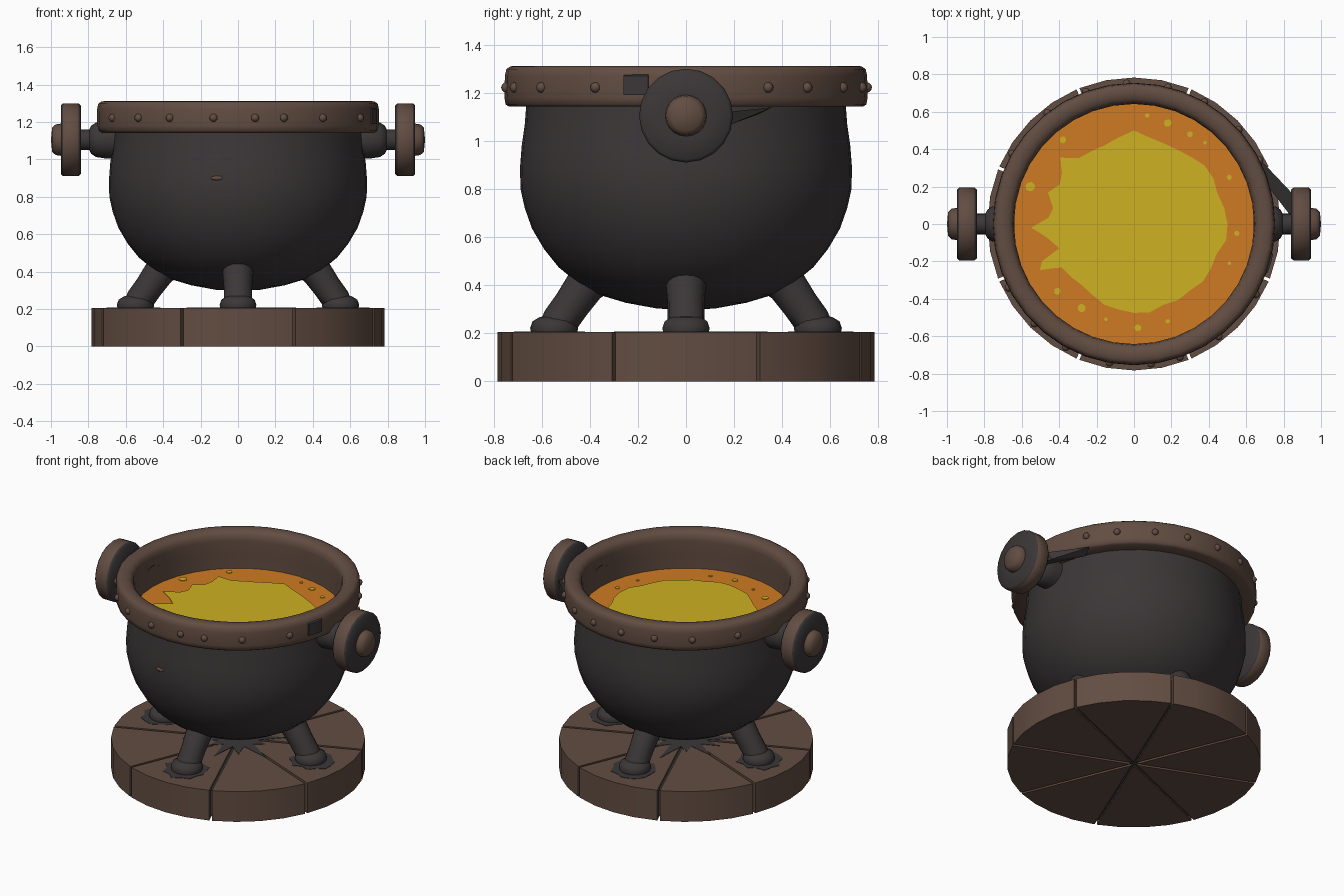
import bpy, bmesh, math
from mathutils import Matrix, Vector

if "Cube" in bpy.data.objects:
    bpy.data.objects.remove(bpy.data.objects["Cube"])


def material(name, rgb):
    m = bpy.data.materials.new(name)
    m.diffuse_color = (*rgb, 1)
    m.use_nodes = True
    m.node_tree.nodes["Principled BSDF"].inputs["Base Color"].default_value = m.diffuse_color
    return m


IRON = material("charcoal_iron", (0.044, 0.038, 0.039))
BROWN = material("warm_brown", (0.122, 0.074, 0.054))
ORANGE = material("orange_liquid", (0.62, 0.195, 0.016))
YELLOW = material("yellow_liquid", (0.62, 0.44, 0.016))


def finish(bm, name, mats, smooth=None):
    bmesh.ops.recalc_face_normals(bm, faces=bm.faces)
    me = bpy.data.meshes.new(name)
    bm.to_mesh(me)
    bm.free()
    for m in mats:
        me.materials.append(m)
    ob = bpy.data.objects.new(name, me)
    bpy.context.collection.objects.link(ob)
    if smooth is not None:
        bpy.ops.object.select_all(action='DESELECT')
        ob.select_set(True)
        bpy.context.view_layer.objects.active = ob
        bpy.ops.object.shade_smooth_by_angle(angle=math.radians(smooth))
    return ob


def lathe(name, profile, segs, mats, idx=None, matrix=None, smooth=50, closed=False):
    """Spin (radius, height) points round z; idx gives the material of each band."""
    bm = bmesh.new()
    rings = []
    for r, z in profile:
        if r < 1e-5:
            rings.append([bm.verts.new((0, 0, z))] * segs)
        else:
            rings.append([bm.verts.new((r * math.cos(2 * math.pi * i / segs),
                                        r * math.sin(2 * math.pi * i / segs), z)) for i in range(segs)])
    if closed:
        rings.append(rings[0])
    for k in range(len(rings) - 1):
        a, b = rings[k], rings[k + 1]
        for i in range(segs):
            j = (i + 1) % segs
            vs = list(dict.fromkeys((a[i], a[j], b[j], b[i])))
            f = bm.faces.new(vs)
            f.material_index = idx[k] if idx else 0
    if matrix:
        bm.transform(matrix)
    return finish(bm, name, mats, smooth)


def plate(name, shapes, z0, z1, mat, bevel=0):
    """Extrude flat outlines between two heights."""
    bm = bmesh.new()
    for pts in shapes:
        lo = [bm.verts.new((x, y, z0)) for x, y in pts]
        hi = [bm.verts.new((x, y, z1)) for x, y in pts]
        n = len(pts)
        bm.faces.new(lo[::-1])
        bm.faces.new(hi)
        for i in range(n):
            bm.faces.new((lo[i], lo[(i + 1) % n], hi[(i + 1) % n], hi[i]))
    if bevel:
        sharp = [e for e in bm.edges if len(e.link_faces) == 2 and e.calc_face_angle() > 0.5]
        bmesh.ops.bevel(bm, geom=sharp, offset=bevel, segments=2, affect='EDGES', clamp_overlap=True)
    return finish(bm, name, [mat], 35)


def polar(r, deg, cx=0, cy=0):
    a = math.radians(deg)
    return (cx + r * math.cos(a), cy + r * math.sin(a))


def blob(cx, cy, r, wob=0.0, n=12, ph=0.0):
    return [polar(r * (1 + wob * math.sin(3 * i + ph) + 0.5 * wob * math.cos(5 * i + ph)),
                  360 * i / n, cx, cy) for i in range(n)]


# base: eight bevelled wedges round a dark core
for k in range(8):
    a = 45 * k
    outline = [polar(0.025, a)] + [polar(0.783, a - 21.9 + 43.8 * i / 4) for i in range(5)]
    plate(f"base_wedge_{k + 1}", [outline], 0, 0.205, BROWN, 0.01)
lathe("base_core", [(0, 0.012), (0.74, 0.012), (0.74, 0.188), (0, 0.188)], 32, [IRON])

# dark stains on the base: one under each foot and a splash in the middle
stains = [blob(*polar(0.56, 90 * k), 0.135, 0.1, 16, k) for k in range(4)]
stains.append([polar(0.13 if i % 2 else (0.2, 0.3, 0.24, 0.34)[i // 2 % 4], 15 * i + 6) for i in range(24)])
plate("base_stains", stains, 0.202, 0.2075, IRON)

# pot body
lathe("pot_body", [(0, 0.298), (0.12, 0.303), (0.25, 0.327), (0.36, 0.36), (0.45, 0.41), (0.53, 0.475),
                   (0.59, 0.55), (0.64, 0.635), (0.67, 0.72), (0.688, 0.80), (0.69, 0.89), (0.683, 0.98),
                   (0.67, 1.07), (0.662, 1.18)], 40, [IRON], smooth=60)
# worn speck on the front of the pot
bm = bmesh.new()
bmesh.ops.create_uvsphere(bm, u_segments=8, v_segments=6, radius=1,
                          matrix=Matrix.Translation((-0.11, -0.676, 0.90)) @ Matrix.Diagonal((0.035, 0.012, 0.013, 1)))
finish(bm, "pot_speck", [BROWN], 60)

# rim band with the inner wall
lathe("rim", [(0.645, 1.03), (0.647, 1.16), (0.642, 1.25), (0.648, 1.285), (0.668, 1.306), (0.70, 1.312),
              (0.73, 1.31), (0.747, 1.298), (0.753, 1.27), (0.755, 1.18), (0.75, 1.152), (0.735, 1.142),
              (0.655, 1.142)], 36, [BROWN], smooth=75, closed=True)

# rivets on the rim
bm = bmesh.new()
for d in (-119, -100, -83, -71, -53, -30, 27, 42, 60, 76, 93, 110, 128, 150, 207, 225):
    x, y = polar(0.752, d)
    bmesh.ops.create_uvsphere(bm, u_segments=8, v_segments=6, radius=0.022,
                              matrix=Matrix.Translation((x, y, 1.222)))
finish(bm, "rim_rivets", [BROWN], 60)

# dark patch on the rim
bm = bmesh.new()
cols = [[bm.verts.new((*polar(r, d), z)) for r, z in ((0.75, 1.19), (0.761, 1.19), (0.761, 1.27), (0.75, 1.275))]
        for d in (-20, -16, -12)]
for a, b in zip(cols, cols[1:]):
    for i in range(4):
        bm.faces.new((a[i], b[i], b[(i + 1) % 4], a[(i + 1) % 4]))
bm.faces.new(cols[0])
bm.faces.new(cols[-1])
finish(bm, "rim_patch", [IRON])

# liquid: orange disc, yellow pool and droplets
lathe("liquid", [(0, 1.06), (0.65, 1.06)], 36, [ORANGE])
pool = {0: .5, 10: .49, 20: .475, 30: .49, 40: .49, 50: .47, 60: .46, 70: .46, 80: .47, 90: .5, 100: .47,
        110: .45, 120: .45, 130: .46, 138: .53, 145: .47, 152: .45, 160: .49, 169: .44, 176: .46, 182: .55,
        189: .47, 198: .42, 202: .53, 206: .56, 211: .45, 220: .44, 230: .43, 240: .44, 250: .46, 260: .465,
        270: .475, 280: .48, 290: .46, 300: .47, 310: .465, 320: .48, 330: .475, 340: .47, 350: .5}
shapes = [[polar(r, d) for d, r in pool.items()]]
for x, y, r in ((.07, .58, .012), (.18, .54, .02), (.3, .48, .015), (.38, .435, .01), (.51, .25, .014),
                (.55, -.05, .014), (.51, -.21, .01), (.18, -.52, .012), (.02, -.555, .018), (-.15, -.51, .01),
                (-.28, -.45, .022), (-.41, -.36, .018), (-.555, .2, .025), (-.38, .45, .018)):
    shapes.append(blob(x, y, r, 0.08, 10, x * 9))
plate("liquid_pool", shapes, 1.058, 1.064, YELLOW)

# four splayed legs with flat feet
path = [(0.34, 0.47, 0.09), (0.42, 0.40, 0.083), (0.475, 0.32, 0.076), (0.525, 0.25, 0.076), (0.55, 0.21, 0.085)]
for k, side in enumerate(("right", "back", "left", "front")):
    rot = Matrix.Rotation(math.pi / 2 * k, 4, 'Z')
    bm = bmesh.new()
    rings = []
    for i, (x, z, r) in enumerate(path):
        p, q = path[max(i - 1, 0)], path[min(i + 1, len(path) - 1)]
        t = Vector((q[0] - p[0], 0, q[1] - p[1])).normalized()
        n = t.cross(Vector((0, 1, 0)))
        rings.append([bm.verts.new(Vector((x, 0, z)) + r * (math.cos(j * math.pi / 8) * n +
                      Vector((0, math.sin(j * math.pi / 8), 0)))) for j in range(16)])
    # keep the leg's end flat on the base
    for v in rings[-1]:
        v.co.z = 0.21
    for a, b in zip(rings, rings[1:]):
        for j in range(16):
            bm.faces.new((a[j], a[(j + 1) % 16], b[(j + 1) % 16], b[j]))
    bm.faces.new(rings[0])
    bm.faces.new(rings[-1])
    bm.transform(rot)
    finish(bm, f"{side}_leg", [IRON], 60)
    lathe(f"{side}_foot", [(0, 0.2), (0.095, 0.2), (0.1, 0.222), (0.09, 0.25), (0.06, 0.268), (0, 0.275)], 18,
          [IRON], matrix=rot @ Matrix.Translation((0.548, 0, 0)), smooth=60)

# side handles: axle, wheel with brown edge and dark faces, brown hub
handle = [(0.1, 0.64), (0.1, 0.71), (0.092, 0.76), (0.075, 0.785), (0.055, 0.795), (0.055, 0.84), (0.183, 0.84),
          (0.195, 0.853), (0.195, 0.935), (0.183, 0.947), (0.086, 0.947), (0.082, 0.975), (0.064, 0.994), (0, 1.0)]
bands = [0, 0, 0, 0, 0, 0, 0, 1, 0, 0, 1, 1, 1]
for side, turn in (("right", 0), ("left", math.pi)):
    lathe(f"{side}_handle", handle, 20, [IRON, BROWN], bands,
          Matrix.Translation((0, 0, 1.105)) @ Matrix.Rotation(turn, 4, 'Z') @ Matrix.Rotation(math.pi / 2, 4, 'Y'))

# thin brace from the right handle back to the pot
bm = bmesh.new()
vs = [bm.verts.new(p) for p in ((0.84, 0.17, 1.12), (0.84, 0.04, 1.07), (0.82, 0.19, 1.07),
                                (0.66, 0.36, 1.14), (0.64, 0.30, 1.11))]
bmesh.ops.convex_hull(bm, input=vs)
finish(bm, "right_brace", [IRON])
